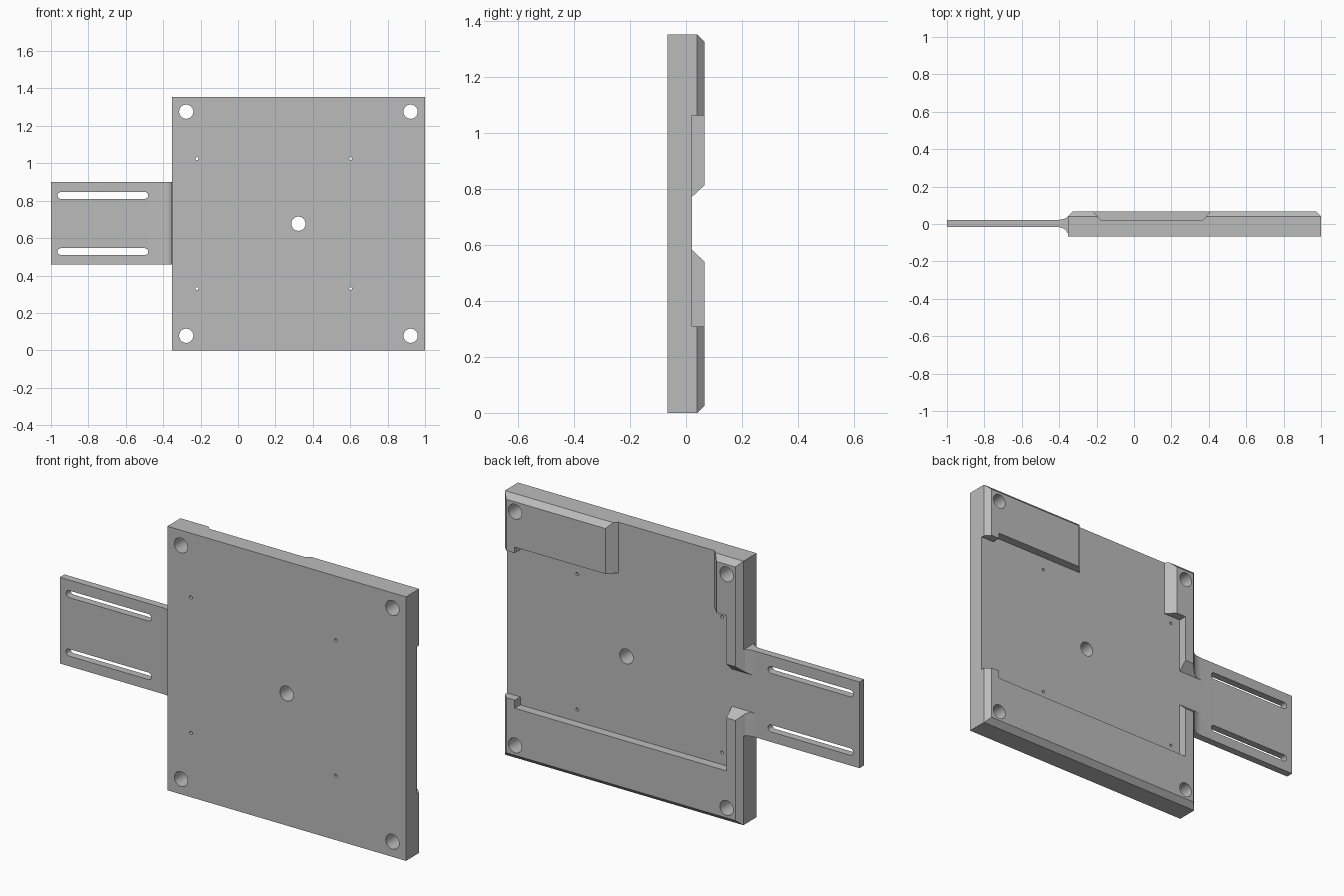
import bpy, bmesh, math

if "Cube" in bpy.data.objects:
    bpy.data.objects.remove(bpy.data.objects["Cube"])

grey = bpy.data.materials.new("plain grey")
grey.use_nodes = True
grey.diffuse_color = (0.5, 0.5, 0.5, 1)
grey.node_tree.nodes["Principled BSDF"].inputs["Base Color"].default_value = (0.5, 0.5, 0.5, 1)


def loft(name, rings):
    """Closed solid through rings of 3D points that share a point count."""
    bm = bmesh.new()
    loops = [[bm.verts.new(p) for p in ring] for ring in rings]
    n = len(loops[0])
    for a, b in zip(loops, loops[1:]):
        for i in range(n):
            j = (i + 1) % n
            bm.faces.new((a[i], a[j], b[j], b[i]))
    bm.faces.new(loops[0])
    bm.faces.new(loops[-1])
    bmesh.ops.recalc_face_normals(bm, faces=bm.faces)
    mesh = bpy.data.meshes.new(name)
    bm.to_mesh(mesh)
    bm.free()
    mesh.materials.append(grey)
    obj = bpy.data.objects.new(name, mesh)
    bpy.context.collection.objects.link(obj)
    return obj


def combine(target, tool, operation):
    """Apply a boolean and remove the tool."""
    mod = target.modifiers.new(operation, "BOOLEAN")
    mod.operation = operation
    mod.solver = "EXACT"
    mod.object = tool
    bpy.context.view_layer.objects.active = target
    bpy.ops.object.modifier_apply(modifier=mod.name)
    bpy.data.objects.remove(tool)


def rect(y, inset=0):
    x0, x1, z0, z1 = LEFT + inset, 1 - inset, inset, TOP - inset
    return [(x0, y, z0), (x1, y, z0), (x1, y, z1), (x0, y, z1)]


def slot(x0, x1, z, r, n=32):
    """Cut a round-ended slot (or a round hole when x0 equals x1)."""
    pts = []
    for i in range(n):
        a = math.tau * (i + 0.5) / n
        pts.append(((x1 if math.cos(a) > 0 else x0) + r * math.cos(a), z + r * math.sin(a)))
    cutter = loft("hole_cutter", [[(x, y, z) for x, z in pts] for y in (-0.2, 0.2)])
    combine(plate, cutter, "DIFFERENCE")


LEFT, TOP = -0.354, 1.354
BACK, FLOOR, BEVEL = 0.067, 0.022, 0.027

# Square plate with chamfered back edges
plate = loft("mounting_plate", [rect(-BACK), rect(BACK - BEVEL), rect(BACK, BEVEL)])

# Slotted side arm with concave fillets where it meets the plate
ARM_FRONT, R = -0.016, 0.06


def fillet(y, side, rise):
    return [(LEFT - R + R * math.sin(a), y + side * rise * (1 - math.cos(a)))
            for a in (math.radians(80) * i / 8 for i in range(9))]


front = fillet(ARM_FRONT, -1, 0.04)
back = fillet(FLOOR, 1, 0.022)
outline = ([(-1, ARM_FRONT)] + front + [(-0.3, front[-1][1]), (-0.3, back[-1][1])]
           + back[::-1] + [(-1, FLOOR)])
arm = loft("side_arm", [[(x, y, z) for x, y in outline] for z in (0.458, 0.9)])
combine(plate, arm, "UNION")

# Recess in the back: x, z and the outward slope of each corner from rim to floor
S = 0.042
recess = [(-0.276, 0.268, 0, 0), (0.925, 0.268, 0, 0), (0.925, 0.309, 0, 0),
          (1.1, 0.309, 0, 0), (1.1, 1.064, 0, 0), (0.925, 1.064, 0, 0),
          (0.925, 1.094, 0, 0), (0.41, 1.094, -S, 0), (0.41, 1.5, -S, 0),
          (-0.22, 1.5, S, 0), (-0.22, 1.064, S, 0), (-0.276, 1.064, 0, 0),
          (-0.276, 0.815, 0, -S), (-0.5, 0.815, 0, -S),
          (-0.5, 0.54, 0, S), (-0.276, 0.54, 0, S)]
depth = BACK - FLOOR
cutter = loft("recess_cutter", [[(x + t * sx, BACK - t * depth, z + t * sz)
                                 for x, z, sx, sz in recess] for t in (1, -1)])
combine(plate, cutter, "DIFFERENCE")

# Large bolt holes, small pin holes and arm slots
for x in (-0.277, 0.923):
    for z in (0.078, 1.276):
        slot(x, x, z, 0.038)
slot(0.323, 0.323, 0.677, 0.038)
for x in (-0.22, 0.602):
    for z in (0.33, 1.025):
        slot(x, x, z, 0.008, 16)
for z in (0.528, 0.828):
    slot(-0.947, -0.498, z, 0.018)

# Smooth round walls, sharp edges elsewhere
bpy.ops.object.select_all(action="DESELECT")
plate.select_set(True)
bpy.context.view_layer.objects.active = plate
bpy.ops.object.shade_smooth_by_angle(angle=math.radians(25))
